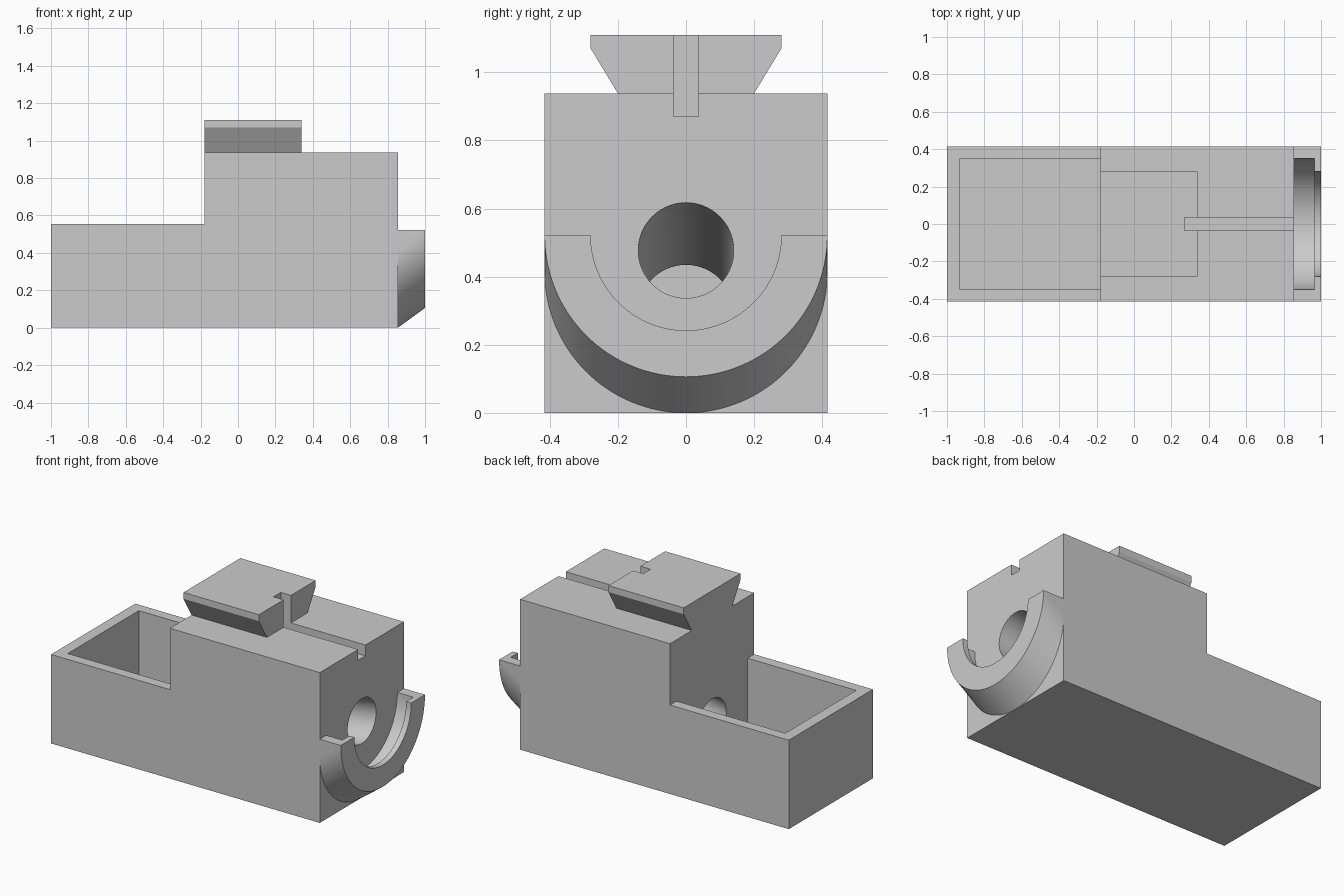
import bpy
import bmesh
from math import cos, sin, pi, tan, radians

cube = bpy.data.objects.get("Cube")
if cube:
    bpy.data.objects.remove(cube, do_unlink=True)

GREY = (0.6, 0.6, 0.6, 1)
grey = bpy.data.materials.new("plain grey")
grey.use_nodes = True
grey.diffuse_color = GREY
grey.node_tree.nodes["Principled BSDF"].inputs["Base Color"].default_value = GREY

# Key dimensions
HALF_WIDTH = 0.415
BACK, STEP, FACE, TIP = -1.0, -0.18, 0.855, 1.0
TRAY_TOP, BLOCK_TOP, RAIL_TOP = 0.555, 0.938, 1.11
COLLAR_TOP = 0.522


def loft(name, start, end):
    """Closed solid between two matching rings of points."""
    bm = bmesh.new()
    a = [bm.verts.new(p) for p in start]
    b = [bm.verts.new(p) for p in end]
    bm.faces.new(a)
    bm.faces.new(b)
    for i in range(len(a)):
        j = (i + 1) % len(a)
        bm.faces.new((a[i], a[j], b[j], b[i]))
    bmesh.ops.recalc_face_normals(bm, faces=bm.faces[:])
    mesh = bpy.data.meshes.new(name)
    bm.to_mesh(mesh)
    bm.free()
    mesh.materials.append(grey)
    obj = bpy.data.objects.new(name, mesh)
    bpy.context.collection.objects.link(obj)
    return obj


def box(name, x0, x1, half, z0, z1):
    ring = [(-half, z0), (half, z0), (half, z1), (-half, z1)]
    return loft(name, [(x0, y, z) for y, z in ring], [(x1, y, z) for y, z in ring])


def circle(x, z, r, n=96):
    return [(x, r * cos(2 * pi * i / n), z + r * sin(2 * pi * i / n)) for i in range(n)]


def u_shape(x, z, r, top, n=64):
    """Half circle below z with straight legs up to top."""
    arc = [(x, -r * cos(pi * i / n), z - r * sin(pi * i / n)) for i in range(n + 1)]
    return [(x, -r, top)] + arc + [(x, r, top)]


def cut(obj, cutters):
    bpy.context.view_layer.objects.active = obj
    for c in cutters:
        mod = obj.modifiers.new("cut", "BOOLEAN")
        mod.operation = "DIFFERENCE"
        mod.solver = "EXACT"
        mod.object = c
        bpy.ops.object.modifier_apply(modifier=mod.name)


# Stepped body: low tray and tall block
steps = [(BACK, 0), (FACE, 0), (FACE, BLOCK_TOP), (STEP, BLOCK_TOP),
         (STEP, TRAY_TOP), (BACK, TRAY_TOP)]
body = loft("body", [(x, -HALF_WIDTH, z) for x, z in steps],
            [(x, HALF_WIDTH, z) for x, z in steps])

# Dovetail rail on top
tail = [(-0.2, BLOCK_TOP), (0.2, BLOCK_TOP), (0.28, 1.07),
        (0.28, RAIL_TOP), (-0.28, RAIL_TOP), (-0.28, 1.07)]
rail = loft("dovetail_rail", [(STEP, y, z) for y, z in tail],
            [(0.34, y, z) for y, z in tail])

# Half-round collar rising toward its open end
collar = loft("collar", u_shape(FACE, HALF_WIDTH, HALF_WIDTH, COLLAR_TOP),
              u_shape(TIP, COLLAR_TOP - 0.001, HALF_WIDTH, COLLAR_TOP))

# Cutters: tray pocket, top slot, sloping bore, collar groove and lip opening
pocket = box("pocket_cutter", -0.93, STEP, 0.35, 0.07, 0.7)
slot = box("slot_cutter", 0.27, 0.95, 0.036, 0.87, 1.3)
slope = tan(radians(10))
bore = loft("bore_cutter", *[circle(x, 0.477 + (x - FACE) * slope, 0.14)
                             for x in (-0.3, 0.9)])
groove = loft("groove_cutter", *[u_shape(x, COLLAR_TOP, 0.35, 0.7)
                                 for x in (0.8, 0.965)])
lip = loft("lip_cutter", *[u_shape(x, COLLAR_TOP, 0.28, 0.7)
                           for x in (0.9, 1.1)])

cut(body, [pocket, slot, bore])
cut(rail, [slot])
cut(collar, [groove, lip])
for c in (pocket, slot, bore, groove, lip):
    bpy.data.objects.remove(c, do_unlink=True)

# Smooth round walls, keep edges crisp
for obj in (body, rail, collar):
    bpy.ops.object.select_all(action="DESELECT")
    obj.select_set(True)
    bpy.context.view_layer.objects.active = obj
    bpy.ops.object.shade_smooth_by_angle(angle=radians(25))
